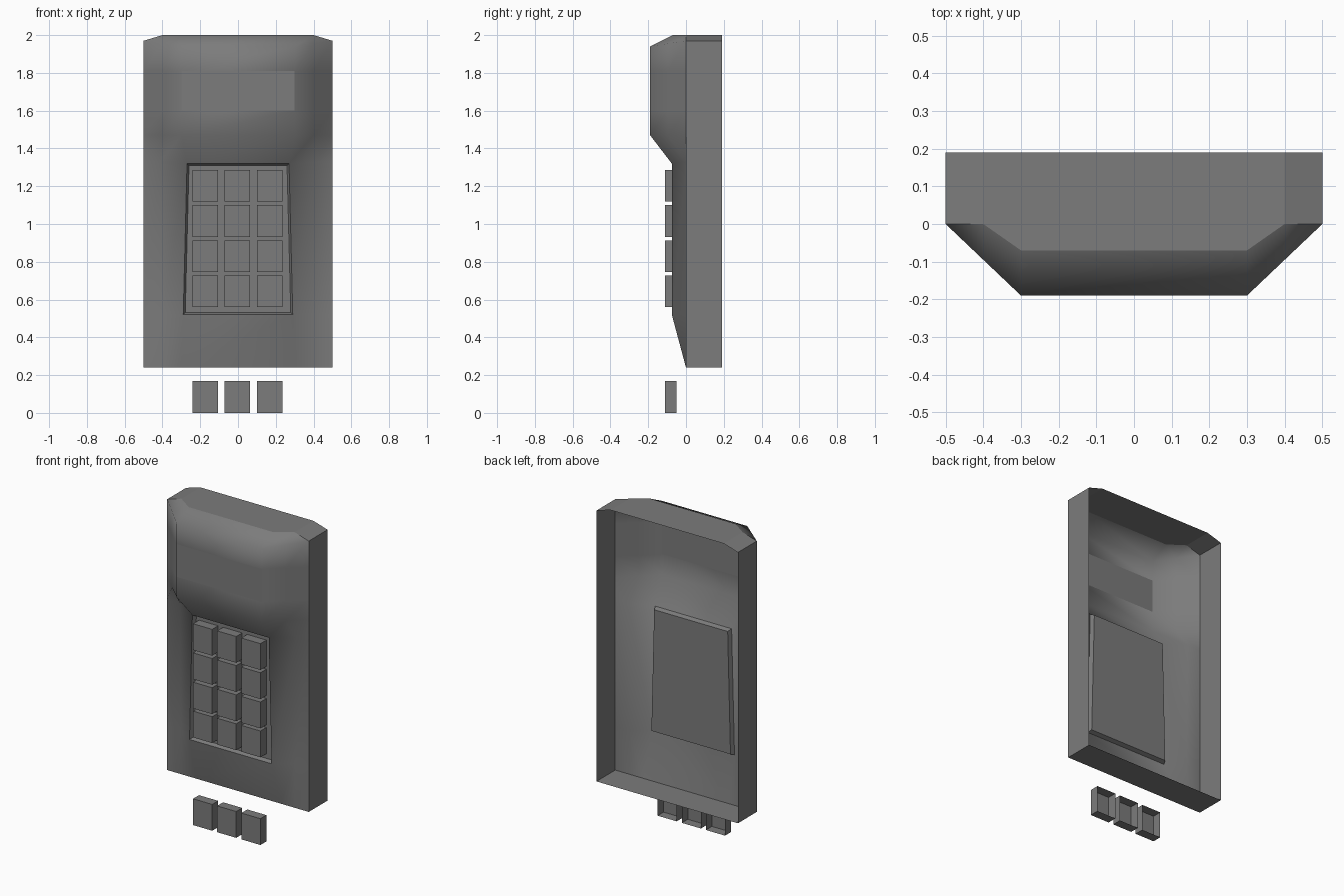
import bpy, bmesh

cube = bpy.data.objects.get("Cube")
if cube:
    bpy.data.objects.remove(cube)

grey = bpy.data.materials.new("mid grey")
grey.use_nodes = True
colour = (0.2, 0.2, 0.2, 1)
grey.diffuse_color = colour
grey.node_tree.nodes["Principled BSDF"].inputs["Base Color"].default_value = colour


def finish(bm, name):
    mesh = bpy.data.meshes.new(name)
    bm.to_mesh(mesh)
    bm.free()
    mesh.materials.append(grey)
    obj = bpy.data.objects.new(name, mesh)
    bpy.context.collection.objects.link(obj)
    return obj


# Front of the casing: each row lists edge, shoulder and inner points of one half
def bulge(z):
    return [(0.5, 0, z), (0.4, -0.095, z), (0.3, -0.19, z)]


rows = [
    [(0.5, 0, 0.24), (0.4, 0, 0.24), (0.3, 0, 0.24)],
    [(0.5, 0, 0.52), (0.4, 0, 0.52), (0.29, -0.075, 0.52)],
    [(0.5, 0, 1.33), (0.41, 0, 1.33), (0.27, -0.075, 1.32)],
    bulge(1.47), bulge(1.6), bulge(1.81),
    [(0.5, 0, 1.97), (0.4, -0.095, 1.955), (0.3, -0.19, 1.94)],
    [(0.5, 0, 1.97), (0.4, 0, 2), (0.3, -0.07, 2)],
]
KEYPAD_ROW, SCREEN_ROW, MIDDLE = 1, 4, 2

bm = bmesh.new()
found = {}


def vert(p):
    if p not in found:
        found[p] = bm.verts.new(p)
    return found[p]


grid = [[vert((-x, y, z)) for x, y, z in r] + [vert(p) for p in reversed(r)] for r in rows]
keypad = screen = None
for i in range(len(grid) - 1):
    for j in range(5):
        corners = [grid[i][j], grid[i][j + 1], grid[i + 1][j + 1], grid[i + 1][j]]
        face = bm.faces.new(list(dict.fromkeys(corners)))
        face.smooth = True
        if j == MIDDLE and i == KEYPAD_ROW:
            keypad = face
        if j == MIDDLE and i == SCREEN_ROW:
            screen = face
screen.smooth = False

# Side walls drawn straight back from the rim, leaving the back open
rim = [e for e in bm.edges if e.is_boundary]
walls = bmesh.ops.extrude_edge_only(bm, edges=rim)["geom"]
for item in walls:
    if isinstance(item, bmesh.types.BMVert):
        item.co.y = 0.19
    elif isinstance(item, bmesh.types.BMFace):
        item.smooth = False

# Sunken keypad panel with a sloping lip
lip = bmesh.ops.inset_individual(bm, faces=[keypad], thickness=0.015)["faces"]
for f in lip + [keypad]:
    f.smooth = False
for v in keypad.verts:
    v.co.y = -0.05
bmesh.ops.recalc_face_normals(bm, faces=bm.faces[:])
bm.normal_update()
if keypad.normal.y > 0:
    bmesh.ops.reverse_faces(bm, faces=bm.faces[:])
finish(bm, "casing")


# Hollow key caps, open at the back
def key_cap(name, x, z):
    bm = bmesh.new()
    bmesh.ops.create_cube(bm, size=1)
    for v in bm.verts:
        v.co.x = x + v.co.x * 0.135
        v.co.y = -0.08 + v.co.y * 0.06
        v.co.z = z + (v.co.z + 0.5) * 0.168
    back = [f for f in bm.faces if f.normal.y > 0.9]
    bmesh.ops.delete(bm, geom=back, context="FACES_ONLY")
    finish(bm, name)


for r, z in enumerate((0, 0.56, 0.745, 0.932, 1.118)):
    for c, x in enumerate((-0.173, -0.003, 0.168)):
        key_cap(f"key_row{r + 1}_column{c + 1}", x, z)
